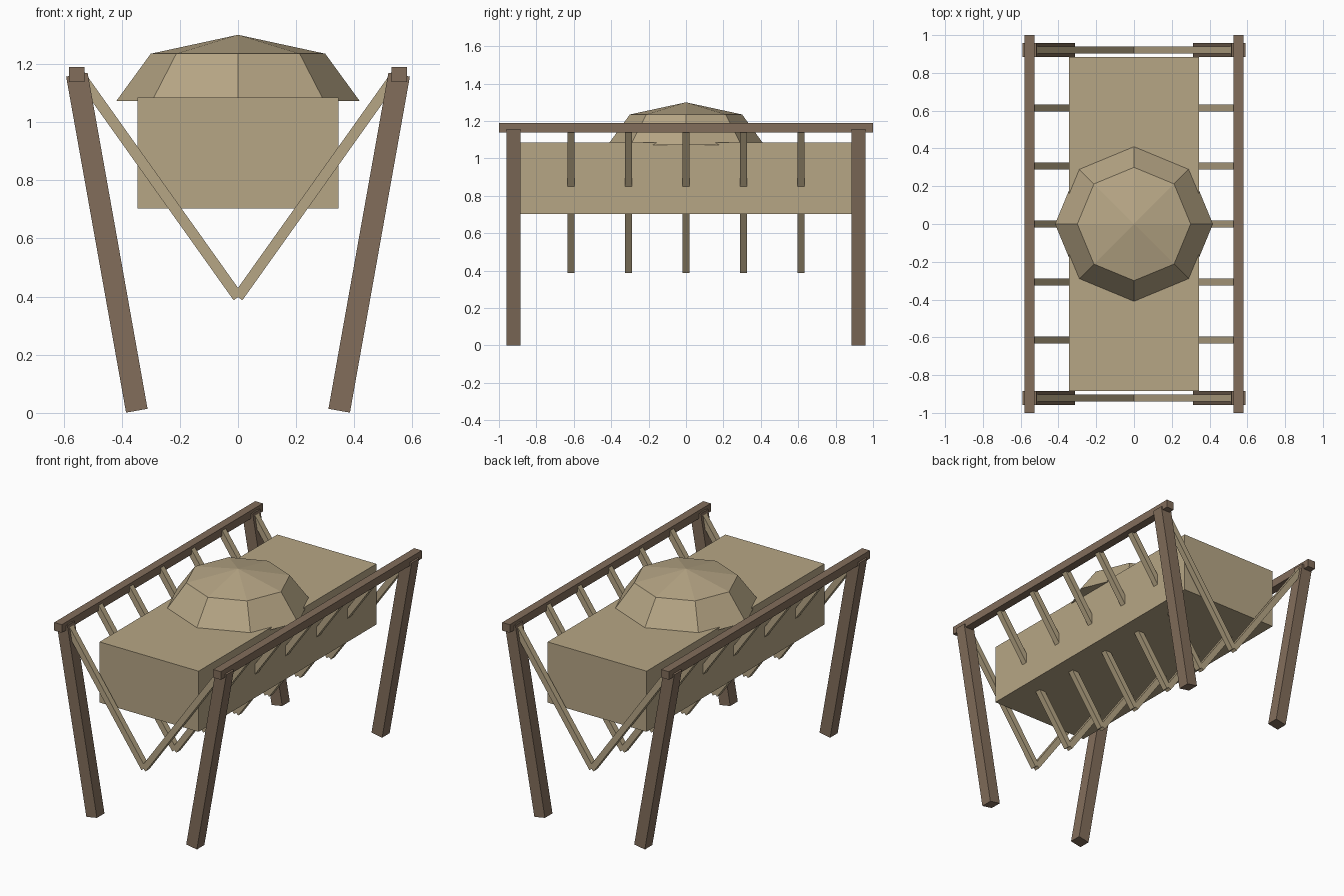
import bpy, bmesh
from math import cos, sin, radians
from mathutils import Vector, Matrix

cube = bpy.data.objects.get("Cube")
if cube:
    bpy.data.objects.remove(cube, do_unlink=True)


def material(name, color):
    mat = bpy.data.materials.new(name)
    mat.use_nodes = True
    mat.diffuse_color = color
    mat.node_tree.nodes["Principled BSDF"].inputs["Base Color"].default_value = color
    return mat


TAN = material("tan cloth", (0.47, 0.38, 0.235, 1))
WOOD = material("brown wood", (0.225, 0.155, 0.105, 1))


def finish(name, bm, mat):
    bmesh.ops.recalc_face_normals(bm, faces=bm.faces)
    mesh = bpy.data.meshes.new(name)
    bm.to_mesh(mesh)
    bm.free()
    mesh.materials.append(mat)
    obj = bpy.data.objects.new(name, mesh)
    bpy.context.collection.objects.link(obj)
    return obj


def box(name, center, size, mat):
    bm = bmesh.new()
    bmesh.ops.create_cube(bm, size=1, matrix=Matrix.Translation(center) @ Matrix.Diagonal((*size, 1)))
    return finish(name, bm, mat)


def beam(name, y, start, end, width, depth, mat):
    """Square-ended beam between two (x, z) points in the plane at y."""
    a, b = Vector((start[0], y, start[1])), Vector((end[0], y, end[1]))
    along = (b - a).normalized()
    across = along.cross(Vector((0, 1, 0)))
    turn = Matrix((across, (0, 1, 0), along)).transposed().to_4x4()
    scale = Matrix.Diagonal((width, depth, (b - a).length, 1))
    bm = bmesh.new()
    bmesh.ops.create_cube(bm, size=1, matrix=Matrix.Translation((a + b) / 2) @ turn @ scale)
    return finish(name, bm, mat)


# Trough body
box("body", (0, 0, 0.894), (0.69, 1.77, 0.382), TAN)

# Eight-sided lid with a low peak
bm = bmesh.new()
rings = [[bm.verts.new((r * cos(radians(45 * i)), r * sin(radians(45 * i)), z)) for i in range(8)]
         for r, z in ((0.418, 1.073), (0.3, 1.235))]
peak = bm.verts.new((0, 0, 1.3))
bm.faces.new(rings[0])
for i in range(8):
    j = (i + 1) % 8
    bm.faces.new((rings[0][i], rings[0][j], rings[1][j], rings[1][i]))
    bm.faces.new((rings[1][i], rings[1][j], peak))
finish("lid", bm, TAN)

for side, s in (("left", 1), ("right", -1)):
    # Long top rails
    box(side + "_rail", (s * 0.554, 0, 1.163), (0.053, 2, 0.051), WOOD)
    # Splayed legs
    for end, y in (("front", -0.922), ("back", 0.922)):
        beam(f"{end}_{side}_leg", y, (s * 0.348, 0.0075), (s * 0.554, 1.163), 0.075, 0.075, WOOD)
    # Slanted cradle slats meeting in a V
    for k in range(7):
        beam(f"{side}_slat_{k + 1}", (k - 3) * 0.3073, (0, 0.398), (s * 0.546, 1.165), 0.037, 0.037, TAN)
